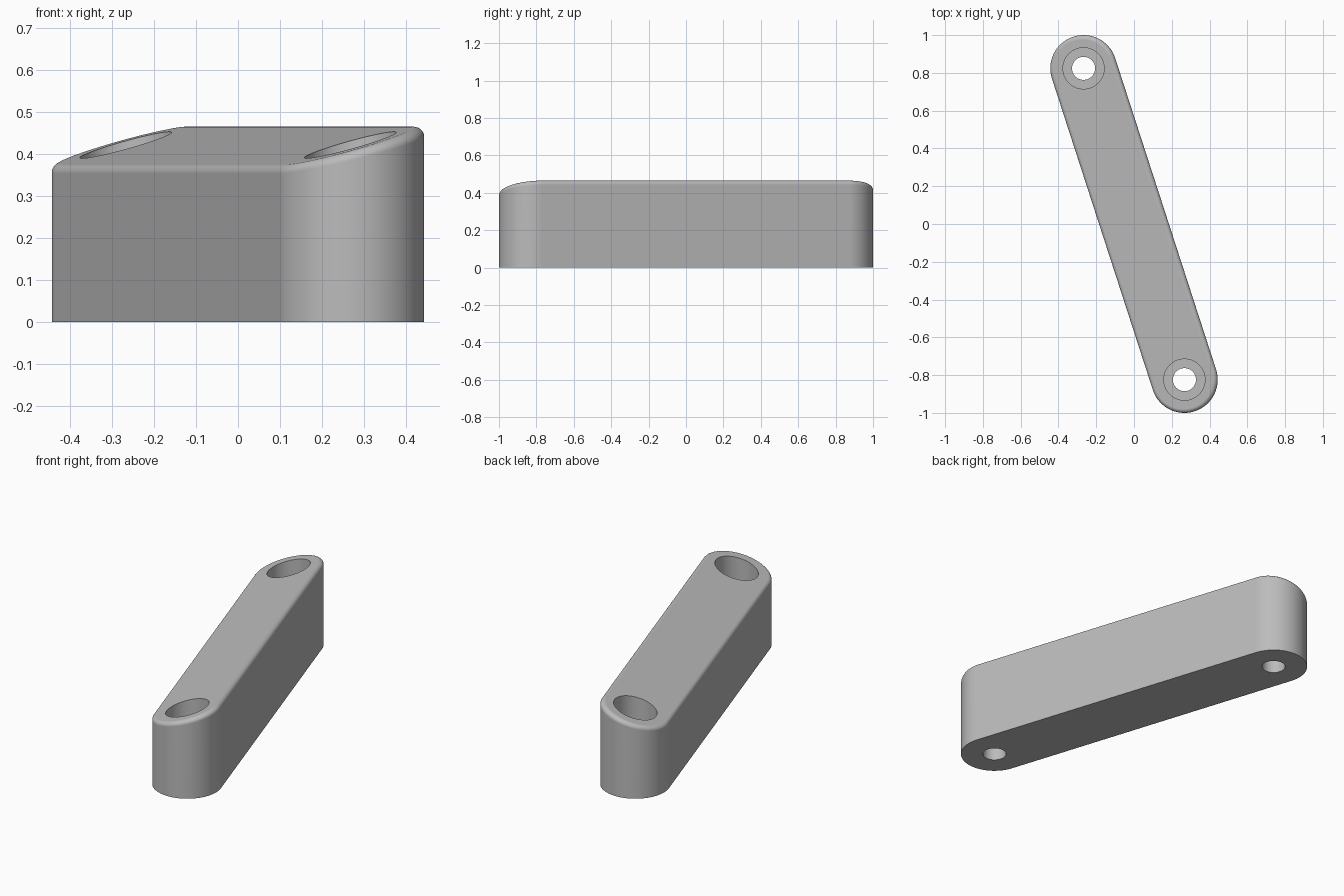
import bpy, bmesh, math
from mathutils import Vector

cube = bpy.data.objects.get("Cube")
if cube:
    bpy.data.objects.remove(cube)

END = Vector((0.267, -0.824, 0))      # centre of the front rounded end
RADIUS = 0.176                        # half width of the bar
MID_HEIGHT, SLOPE = 0.421, 0.29       # top plane, tilted across the width
FILLET, STEPS, ARC = 0.022, 8, 48
BORE, HOLE, FLOOR = 0.109, 0.061, 0.14

along = END.normalized()
across = Vector((-along.y, along.x, 0))
top_normal = (Vector((0, 0, 1)) - SLOPE * across).normalized()

grey = bpy.data.materials.new("plain grey")
grey.use_nodes = True
colour = (0.5, 0.5, 0.5, 1)
grey.diffuse_color = colour
grey.node_tree.nodes["Principled BSDF"].inputs["Base Color"].default_value = colour


def new_object(name, bm):
    bmesh.ops.recalc_face_normals(bm, faces=bm.faces)
    mesh = bpy.data.meshes.new(name)
    bm.to_mesh(mesh)
    bm.free()
    mesh.materials.append(grey)
    obj = bpy.data.objects.new(name, mesh)
    bpy.context.collection.objects.link(obj)
    return obj


def cutter(centre, radius, bottom, top):
    bm = bmesh.new()
    bmesh.ops.create_cone(bm, cap_ends=True, segments=64, radius1=radius,
                          radius2=radius, depth=top - bottom)
    bmesh.ops.translate(bm, verts=bm.verts,
                        vec=centre + Vector((0, 0, (bottom + top) / 2)))
    obj = new_object("hole_cutter", bm)
    obj.hide_render = True
    return obj


# Stadium outline: end centres paired with outward directions
outline = []
for side in (1, -1):
    for i in range(ARC + 1):
        a = math.pi * (i / ARC - 0.5)
        outward = side * (math.cos(a) * along + math.sin(a) * across)
        outline.append((side * END, outward))


# Bar body: floor ring, then rings sweeping a rolling-ball fillet onto the top
def fillet_point(centre, outward, t):
    ball = centre + outward * (RADIUS - FILLET)
    ball.z = MID_HEIGHT + SLOPE * ball.dot(across) - FILLET * math.hypot(1, SLOPE)
    angle = outward.angle(top_normal)
    turn = (math.sin((1 - t) * angle) * outward
            + math.sin(t * angle) * top_normal) / math.sin(angle)
    return ball + FILLET * turn


bm = bmesh.new()
rings = [[bm.verts.new(c + RADIUS * d) for c, d in outline]]
for step in range(STEPS + 1):
    rings.append([bm.verts.new(fillet_point(c, d, step / STEPS)) for c, d in outline])
count = len(outline)
for low, high in zip(rings, rings[1:]):
    for i in range(count):
        j = (i + 1) % count
        bm.faces.new((low[i], low[j], high[j], high[i]))
bm.faces.new(rings[0])
bm.faces.new(rings[-1])
bar = new_object("handle_bar", bm)

# Counterbored screw holes at both ends
bpy.context.view_layer.objects.active = bar
bar.select_set(True)
for centre in (END, -END):
    for radius, bottom in ((BORE, FLOOR), (HOLE, -0.1)):
        tool = cutter(centre, radius, bottom, 0.7)
        mod = bar.modifiers.new("screw_hole", "BOOLEAN")
        mod.operation = "DIFFERENCE"
        mod.solver = "EXACT"
        mod.object = tool
        bpy.ops.object.modifier_apply(modifier=mod.name)
        bpy.data.objects.remove(tool)

bpy.ops.object.shade_smooth_by_angle(angle=math.radians(25))
weighted = bar.modifiers.new("even_shading", "WEIGHTED_NORMAL")
weighted.keep_sharp = True
